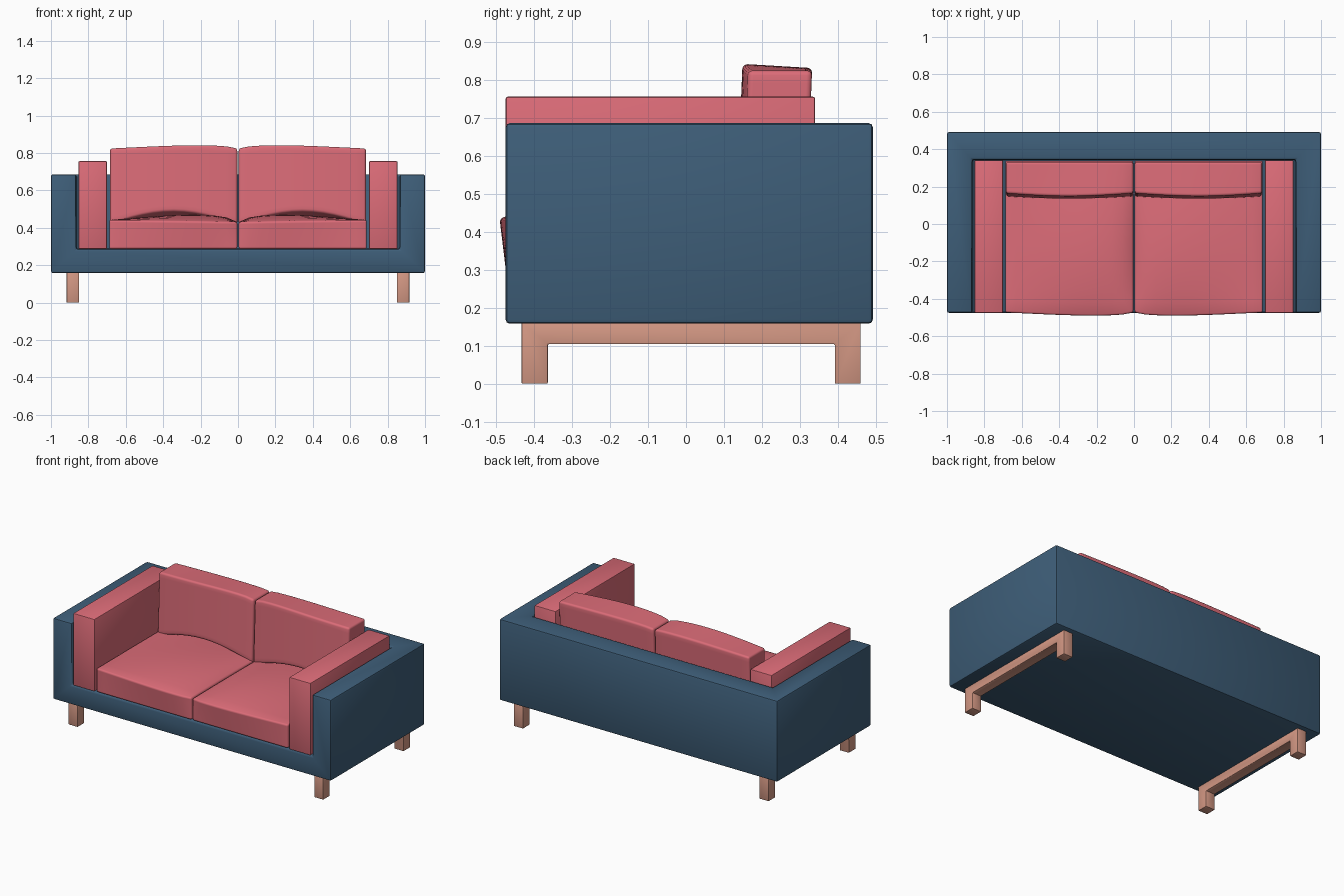
import bpy, bmesh, math

if "Cube" in bpy.data.objects:
    bpy.data.objects.remove(bpy.data.objects["Cube"])


def material(name, rgb):
    m = bpy.data.materials.new(name)
    m.diffuse_color = (*rgb, 1)
    m.use_nodes = True
    m.node_tree.nodes["Principled BSDF"].inputs["Base Color"].default_value = m.diffuse_color
    return m


BLUE = material("dark blue", (0.048, 0.112, 0.190))
RED = material("soft red", (0.716, 0.150, 0.188))
WOOD = material("light wood", (0.658, 0.314, 0.231))


def finish(name, bm, mat, bevel, segments=2, limit=40):
    bmesh.ops.recalc_face_normals(bm, faces=bm.faces)
    me = bpy.data.meshes.new(name)
    bm.to_mesh(me)
    bm.free()
    me.materials.append(mat)
    ob = bpy.data.objects.new(name, me)
    bpy.context.collection.objects.link(ob)
    mod = ob.modifiers.new("bevel", 'BEVEL')
    mod.width, mod.segments = bevel, segments
    mod.limit_method, mod.angle_limit = 'ANGLE', math.radians(limit)
    bpy.ops.object.select_all(action='DESELECT')
    ob.select_set(True)
    bpy.context.view_layer.objects.active = ob
    bpy.ops.object.modifier_apply(modifier=mod.name)
    bpy.ops.object.shade_smooth_by_angle(angle=math.radians(35))
    return ob


def shaped_box(name, shape, mat, bevel, cuts=0, segments=2):
    """Box whose 0..1 coordinates are mapped through shape(t, v, w)."""
    bm = bmesh.new()
    bmesh.ops.create_cube(bm, size=1)
    if cuts:
        bmesh.ops.subdivide_edges(bm, edges=bm.edges[:], cuts=cuts, use_grid_fill=True)
    for p in bm.verts:
        p.co = shape(*(min(1, max(0, c + 0.5)) for c in p.co))
    return finish(name, bm, mat, bevel, segments, 50)


# Outer shell: tray open at the front and top
Z0, ZS, Z1 = 0.158, 0.285, 0.686
F, BI, BO, XI = -0.475, 0.345, 0.492, 0.865
bm = bmesh.new()
verts = {}


def face(*pts):
    for p in pts:
        if p not in verts:
            verts[p] = bm.verts.new(p)
    bm.faces.new([verts[p] for p in pts])


face((-1, F, Z0), (1, F, Z0), (1, F, Z1), (XI, F, Z1), (XI, F, ZS), (-XI, F, ZS), (-XI, F, Z1), (-1, F, Z1))
face((-1, F, Z1), (-XI, F, Z1), (-XI, BI, Z1), (XI, BI, Z1), (XI, F, Z1), (1, F, Z1), (1, BO, Z1), (-1, BO, Z1))
face((-1, F, Z0), (1, F, Z0), (1, BO, Z0), (-1, BO, Z0))
face((-1, BO, Z0), (1, BO, Z0), (1, BO, Z1), (-1, BO, Z1))
face((-XI, F, ZS), (XI, F, ZS), (XI, BI, ZS), (-XI, BI, ZS))
face((-XI, BI, ZS), (XI, BI, ZS), (XI, BI, Z1), (-XI, BI, Z1))
for s in (-1, 1):
    face((s, F, Z0), (s, BO, Z0), (s, BO, Z1), (s, F, Z1))
    face((s * XI, F, ZS), (s * XI, BI, ZS), (s * XI, BI, Z1), (s * XI, F, Z1))
finish("outer_frame", bm, BLUE, 0.011)

for s, side in ((-1, "left"), (1, "right")):
    # Padded arm block
    shaped_box(side + "_arm_pad", lambda t, v, w: (
        s * (0.70 + 0.153 * t), -0.475 + 0.815 * v, 0.287 + 0.469 * w), RED, 0.006)

    # Seat cushion, crowned and bulging at the front
    def seat(t, v, w):
        b = math.sin(math.pi * t ** 0.6)
        top = 0.432 + 0.01 * t + 0.035 * b * math.sin(math.pi * v ** 0.8)
        y = -0.473 + 0.81 * v - 0.018 * b * w * (1 - v) ** 3
        return s * (0.004 + 0.684 * t), y, 0.287 + w * (top - 0.287)
    shaped_box(side + "_seat_cushion", seat, RED, 0.01, 11, 3)

    # Back cushion, leaning slightly with a lifted lower front edge
    def back(t, v, w):
        b = math.sin(math.pi * t ** 0.6)
        z0 = 0.42 + 0.07 * math.sin(math.pi * t) * (1 - v)
        z1 = 0.824 + 0.018 * b * (1 - 0.6 * v)
        z = z0 + w * (z1 - z0)
        y = 0.163 + 0.168 * v + 0.04 * (z - 0.8)
        y -= 0.016 * (1 - v) * math.sin(math.pi * t)
        return s * (0.004 + 0.68 * t), y, z
    shaped_box(side + "_back_cushion", back, RED, 0.012, 11, 3)

    # Bridge-shaped leg frame
    bm = bmesh.new()
    a, b, c, d = -0.433, -0.364, 0.392, 0.46
    prof = [(a, 0), (b, 0), (b, 0.104), (c, 0.104), (c, 0), (d, 0), (d, 0.16), (a, 0.16)]
    f = bm.faces.new([bm.verts.new((s * 0.85, y, z)) for y, z in prof])
    ext = bmesh.ops.extrude_face_region(bm, geom=[f])["geom"]
    bmesh.ops.translate(bm, vec=(s * 0.066, 0, 0),
                        verts=[g for g in ext if isinstance(g, bmesh.types.BMVert)])
    finish(side + "_leg_frame", bm, WOOD, 0.003)
